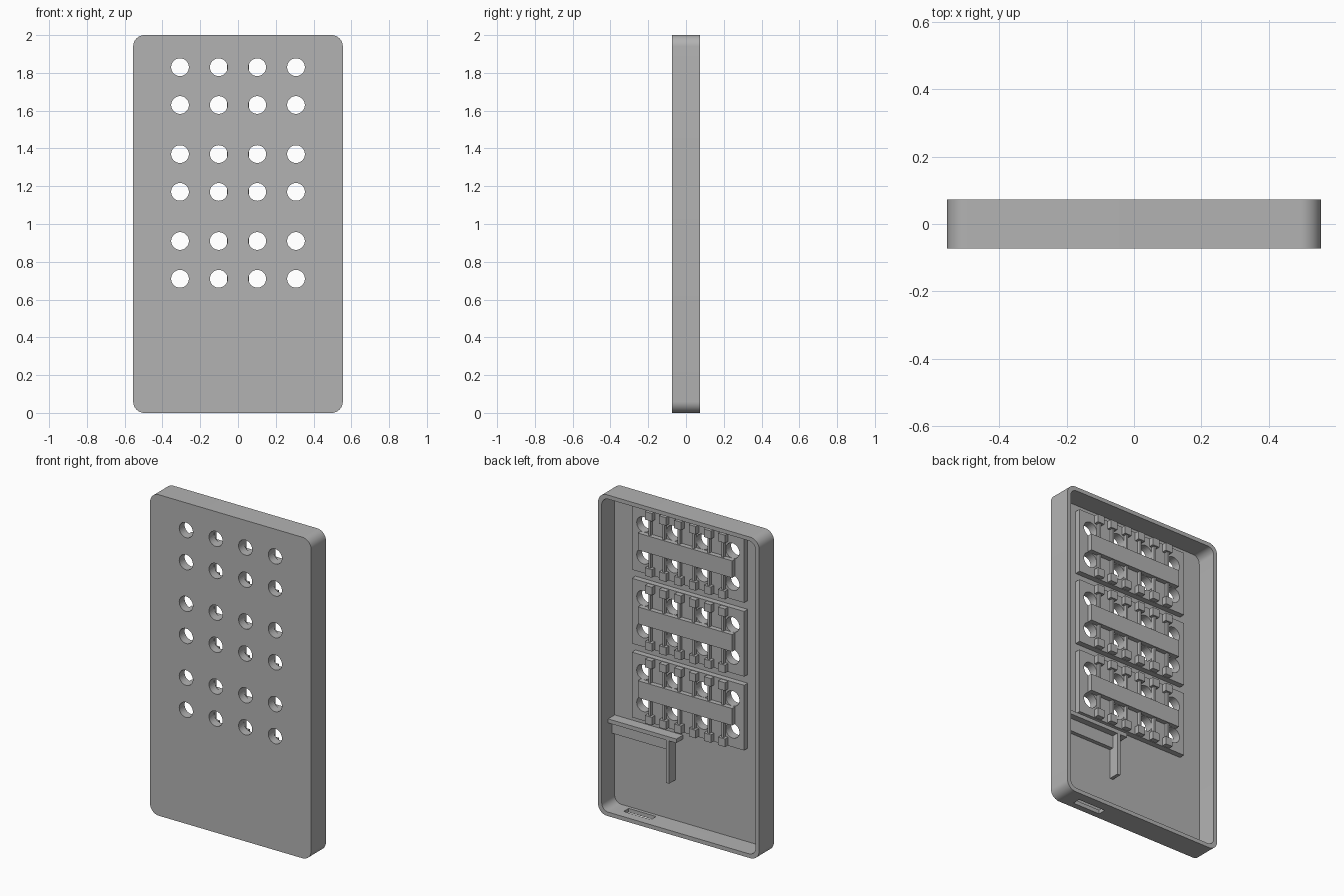
import bpy
import bmesh
import math

old = bpy.data.objects.get("Cube")
if old:
    bpy.data.objects.remove(old, do_unlink=True)

grey = bpy.data.materials.new("plain_grey")
grey.use_nodes = True
grey.diffuse_color = (0.45, 0.45, 0.45, 1)
grey.node_tree.nodes["Principled BSDF"].inputs["Base Color"].default_value = (0.45, 0.45, 0.45, 1)

HOLE_X = (-0.307, -0.102, 0.102, 0.307)
PANEL_Z = (1.73, 1.27, 0.81)
FLOOR = -0.055


def finish(name, bm):
    bmesh.ops.recalc_face_normals(bm, faces=bm.faces[:])
    mesh = bpy.data.meshes.new(name)
    bm.to_mesh(mesh)
    bm.free()
    mesh.materials.append(grey)
    obj = bpy.data.objects.new(name, mesh)
    bpy.context.collection.objects.link(obj)
    return obj


def extruded(name, outline, y0, y1):
    """Extrude an x-z outline along y."""
    bm = bmesh.new()
    face = bm.faces.new([bm.verts.new((x, y0, z)) for x, z in outline])
    made = bmesh.ops.extrude_face_region(bm, geom=[face])["geom"]
    verts = [v for v in made if isinstance(v, bmesh.types.BMVert)]
    bmesh.ops.translate(bm, verts=verts, vec=(0, y1 - y0, 0))
    return finish(name, bm)


def box(name, x0, x1, y0, y1, z0, z1):
    return extruded(name, [(x0, z0), (x1, z0), (x1, z1), (x0, z1)], y0, y1)


def rounded_rect(half_w, z0, z1, r, steps=10):
    pts = []
    corners = ((half_w - r, z1 - r), (r - half_w, z1 - r),
               (r - half_w, z0 + r), (half_w - r, z0 + r))
    for quarter, (cx, cz) in enumerate(corners):
        for i in range(steps + 1):
            a = math.pi / 2 * (quarter + i / steps)
            pts.append((cx + r * math.cos(a), cz + r * math.sin(a)))
    return pts


def circle(cx, cz, r, n=32):
    return [(cx + r * math.cos(2 * math.pi * i / n),
             cz + r * math.sin(2 * math.pi * i / n)) for i in range(n)]


def cut(target, cutters):
    """Subtract the cutters, bake the result and drop the cutters."""
    for c in cutters:
        c.hide_render = True
        mod = target.modifiers.new("cut", 'BOOLEAN')
        mod.operation = 'DIFFERENCE'
        mod.solver = 'EXACT'
        mod.object = c
    graph = bpy.context.evaluated_depsgraph_get()
    baked = bpy.data.meshes.new_from_object(target.evaluated_get(graph))
    target.modifiers.clear()
    target.data = baked
    for c in cutters:
        bpy.data.objects.remove(c, do_unlink=True)


def hole_cutters(zc):
    return [extruded("hole_cutter", circle(x, zc + dz, 0.047), -0.2, 0.2)
            for x in HOLE_X for dz in (-0.1, 0.1)]


# Shallow case, open at the back
case = extruded("case_shell", rounded_rect(0.555, 0, 2, 0.06), -0.073, 0.073)
cutters = [extruded("cavity_cutter", rounded_rect(0.53, 0.025, 1.975, 0.045), FLOOR, 0.2),
           box("port_cutter", 0.23, 0.42, -0.035, 0.015, -0.1, 0.1)]
for zc in PANEL_Z:
    cutters += hole_cutters(zc)
cut(case, cutters)
bpy.ops.object.select_all(action='DESELECT')
case.select_set(True)
bpy.context.view_layer.objects.active = case
bpy.ops.object.shade_smooth_by_angle(angle=math.radians(30))

# Three mounting panels, each with a middle bar, edge blocks and thin ribs
for zc in PANEL_Z:
    panel = box("mounting_panel", -0.387, 0.387, FLOOR - 0.002, -0.02, zc - 0.203, zc + 0.203)
    cut(panel, hole_cutters(zc))
    box("middle_bar", -0.325, 0.325, -0.022, 0.01, zc - 0.053, zc + 0.053)
    for side in (-1, 1):
        for x in (-0.252, -0.155, -0.05, 0.05, 0.155, 0.252):
            z0, z1 = sorted((zc + side * 0.15, zc + side * 0.2))
            box("edge_block", x - 0.024, x + 0.024, -0.022, 0.01, z0, z1)
            z0, z1 = sorted((zc + side * 0.05, zc + side * 0.152))
            box("thin_rib", x - 0.007, x + 0.007, -0.022, 0.0, z0, z1)

# Shelf and leg that hold the board near the port
box("shelf_lip", 0.06, 0.535, FLOOR - 0.002, 0.01, 0.545, 0.57)
box("shelf_backing", 0.13, 0.535, FLOOR - 0.002, -0.03, 0.465, 0.547)
box("shelf_leg", 0.11, 0.132, FLOOR - 0.002, 0.01, 0.278, 0.547)
